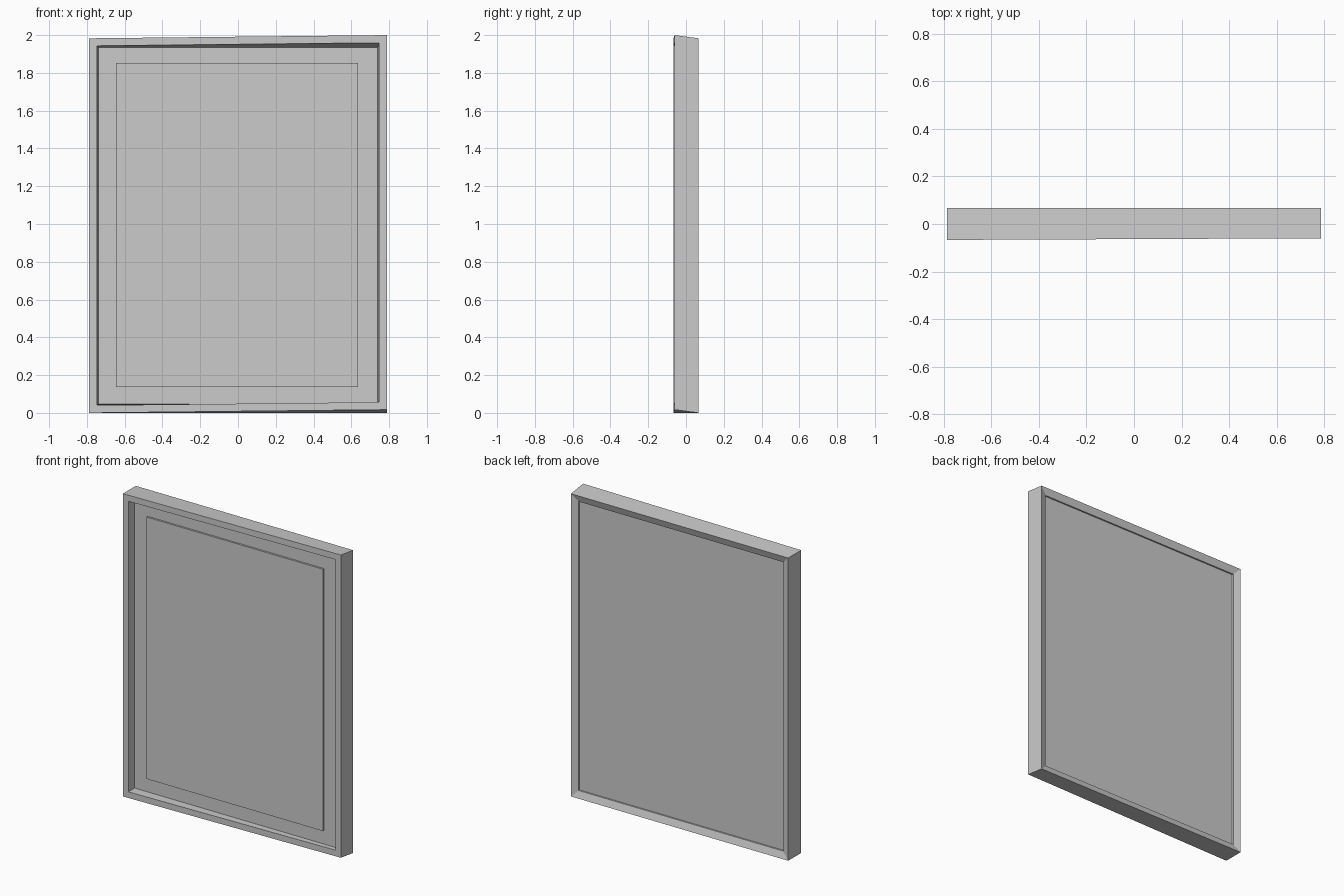
import bpy
import bmesh

# Remove the default cube
cube = bpy.data.objects.get("Cube")
if cube:
    bpy.data.objects.remove(cube, do_unlink=True)

HALF_W, HEIGHT = 0.7875, 1.983
FRONT, BACK = -0.067, 0.067
MAT_Y, BACKING_Y = -0.015, 0.042
BORDER = 0.045

grey = bpy.data.materials.new("warm_free_grey")
grey.name = "plain_grey"
grey.use_nodes = True
colour = (0.6, 0.6, 0.6, 1.0)
grey.diffuse_color = colour
grey.node_tree.nodes["Principled BSDF"].inputs["Base Color"].default_value = colour


def finish(name, bm):
    bmesh.ops.recalc_face_normals(bm, faces=bm.faces)
    mesh = bpy.data.meshes.new(name)
    bm.to_mesh(mesh)
    bm.free()
    mesh.materials.append(grey)
    obj = bpy.data.objects.new(name, mesh)
    bpy.context.collection.objects.link(obj)
    return obj


def loop(bm, inset, y, warp=0.0):
    """Rectangular loop; warp lifts and pushes back its left side."""
    x, low, high = HALF_W - inset, inset, HEIGHT - inset
    verts = []
    for px, pz in ((-x, low), (x, low), (x, high), (-x, high)):
        t = warp * (px + HALF_W) / (2 * HALF_W)
        verts.append(bm.verts.new((px, y + 0.007 * t, pz + 0.017 * t)))
    return verts


def bridge(bm, a, b):
    for i in range(4):
        j = (i + 1) % 4
        bm.faces.new((a[i], a[j], b[j], b[i]))


# Moulding: profile carried round the rectangle, slightly warped at the front
bm = bmesh.new()
loops = [
    loop(bm, 0.0, BACK),
    loop(bm, 0.0, FRONT, 1.0),
    loop(bm, 0.04, FRONT, 1.0),
    loop(bm, 0.048, MAT_Y),
    loop(bm, BORDER, BACKING_Y),
    loop(bm, BORDER, BACK - 0.015),
]
for a, b in zip(loops, loops[1:] + loops[:1]):
    bridge(bm, a, b)
finish("frame_moulding", bm)


def board(name, inset_x, low, high, y_front, y_back):
    bm = bmesh.new()
    bmesh.ops.create_cube(bm, size=1.0)
    for v in bm.verts:
        v.co.x *= 2 * (HALF_W - inset_x)
        v.co.y = y_front if v.co.y < 0 else y_back
        v.co.z = low if v.co.z < 0 else high
    return finish(name, bm)


# Mat and backing board
board("backing_board", BORDER, BORDER, HEIGHT - BORDER, MAT_Y, BACKING_Y)

# Raised picture panel
panel = board("picture_panel", 0.1475, 0.138, 1.853, MAT_Y - 0.012, MAT_Y + 0.005)
panel.location.x = -0.005
